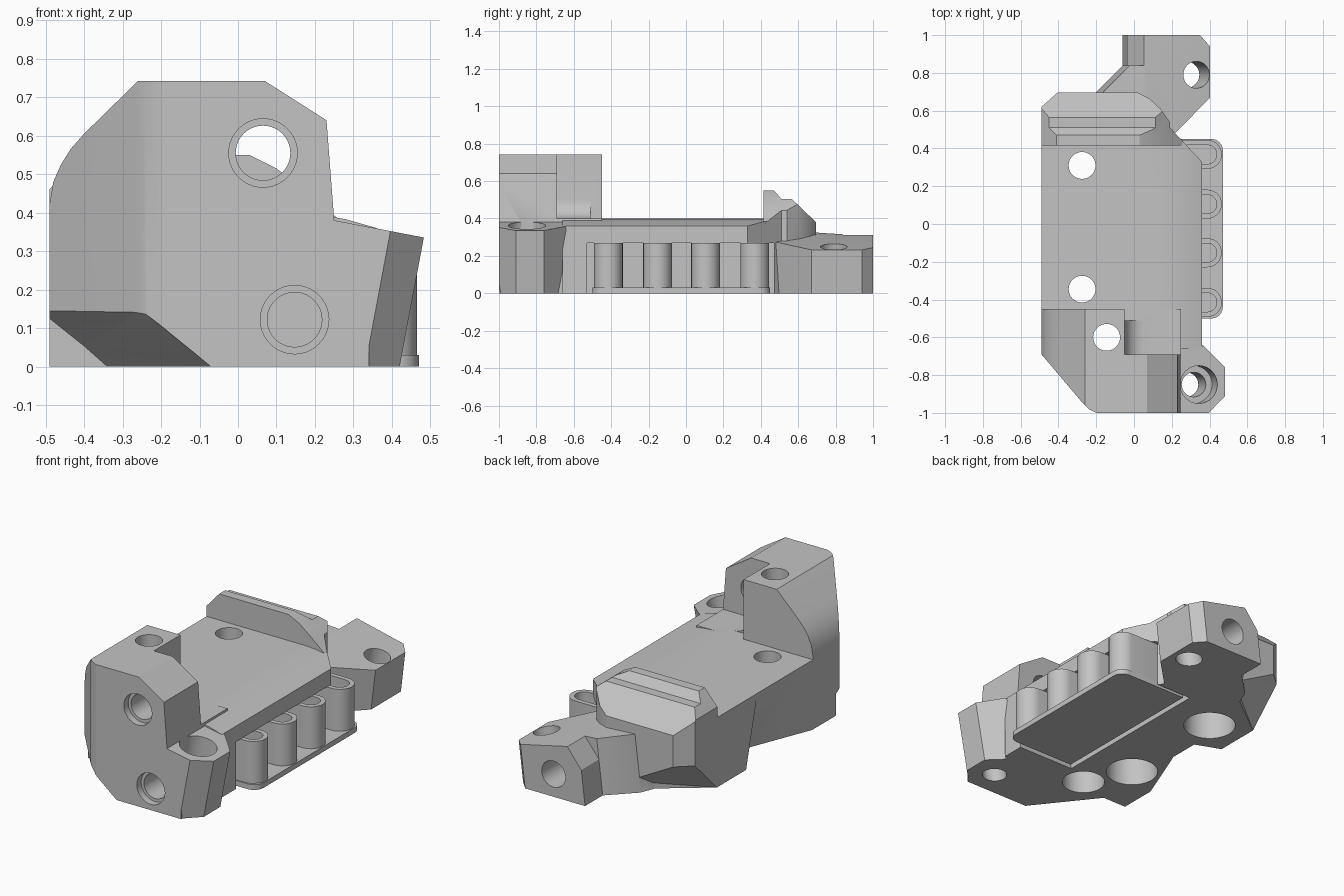
import bpy, bmesh, math
from mathutils import Vector

cube = bpy.data.objects.get("Cube")
if cube:
    bpy.data.objects.remove(cube, do_unlink=True)

grey = bpy.data.materials.new("plain grey")
grey.use_nodes = True
grey.diffuse_color = (0.55, 0.55, 0.55, 1)
grey.node_tree.nodes["Principled BSDF"].inputs["Base Color"].default_value = (0.55, 0.55, 0.55, 1)


def finish(bm, name):
    bmesh.ops.recalc_face_normals(bm, faces=bm.faces)
    mesh = bpy.data.meshes.new(name)
    bm.to_mesh(mesh)
    bm.free()
    mesh.materials.append(grey)
    ob = bpy.data.objects.new(name, mesh)
    bpy.context.collection.objects.link(ob)
    return ob


def prism(name, pts, lo, hi, axis="z", lean=0):
    """Extrude a polygon: xy along z, xz along y, or yz along x."""
    place = {"z": lambda a, b, c: (a, b, c), "y": lambda a, b, c: (a, c, b),
             "x": lambda a, b, c: (c, a, b)}[axis]
    bm = bmesh.new()
    rings = [[bm.verts.new(place(a - (lean if c == lo else 0), b, c)) for a, b in pts]
             for c in (lo, hi)]
    bm.faces.new(rings[0])
    bm.faces.new(rings[1])
    for i in range(len(pts)):
        j = (i + 1) % len(pts)
        bm.faces.new((rings[0][i], rings[0][j], rings[1][j], rings[1][i]))
    return finish(bm, name)


def hull(name, pts):
    bm = bmesh.new()
    for p in pts:
        bm.verts.new(p)
    bmesh.ops.convex_hull(bm, input=bm.verts)
    bmesh.ops.dissolve_limit(bm, angle_limit=0.01, verts=bm.verts, edges=bm.edges)
    return finish(bm, name)


def rod(start, end, r):
    a, b = Vector(start), Vector(end)
    bm = bmesh.new()
    bmesh.ops.create_cone(bm, cap_ends=True, segments=40, radius1=r, radius2=r, depth=(b - a).length)
    ob = finish(bm, "hole_cutter")
    ob.rotation_euler = (b - a).to_track_quat("Z", "Y").to_euler()
    ob.location = (a + b) / 2
    return ob


def combine(target, tool, op="DIFFERENCE"):
    tool.hide_render = True
    bpy.context.view_layer.update()
    mod = target.modifiers.new("cut", "BOOLEAN")
    mod.operation, mod.solver, mod.object = op, "EXACT", tool
    bpy.context.view_layer.objects.active = target
    bpy.ops.object.modifier_apply(modifier=mod.name)
    bpy.data.objects.remove(tool, do_unlink=True)


def arc(cx, cy, r, a0, a1, n=10):
    return [(cx + r * math.cos(math.radians(a0 + (a1 - a0) * i / n)),
             cy + r * math.sin(math.radians(a0 + (a1 - a0) * i / n))) for i in range(n + 1)]


def box(x0, x1, y0, y1, z0, z1):
    return prism("block_cutter", [(x0, y0), (x1, y0), (x1, y1), (x0, y1)], z0, z1)


# Central body with a gently rounded right shoulder
body = prism("main_body", [(-.49, 0), (-.49, .4), (.13, .4), (.2, .396), (.28, .383),
                           (.36, .36), (.36, 0)], -.66, .51, "y")
combine(body, prism("corner_cutter", [(.36, .33), (.18, .52), (.5, .6)], -.1, .6))

# Tall front block, trimmed to its plan outline
front = prism("front_block", [(-.47, 0), (-.49, .02), (-.49, .42), (-.48, .48), (-.46, .525),
                              (-.435, .565), (-.4, .605), (-.26, .742), (.07, .742), (.23, .64),
                              (.25, .38), (.34, .36), (.34, 0)], -1, -.45, "y")
combine(front, prism("plan_trim", [(-.49, -.4), (-.49, -.69), (-.27, -.95), (-.24, -.98),
                                   (-.2, -1), (.5, -1), (.5, -.4)], -.1, 1), "INTERSECT")
combine(front, box(-.05, .6, -.69, -.3, .4, 1))
combine(front, hull("undercut", [(-.49, -.69, .145), (-.25, -.98, .145), (-.49, -.47, 0),
                                 (-.07, -1, 0), (-.6, -.4, -.05), (0, -1.1, -.05),
                                 (-.6, -.69, .145), (-.25, -1.1, .145), (-.7, -1.2, .145),
                                 (-.7, -1.2, -.05)]))
combine(body, front, "UNION")

# Fillet beside the front block
combine(body, prism("fillet", [(-.06, .39), (-.06, .5)] + arc(.05, .5, .1, 180, 270, 8)
                    + [(.05, .39)], -.7, -.51, "y"), "UNION")

# Back block: stepped rim, arched from the front and trimmed in plan
rim = prism("back_block", [(.415, 0), (.415, .55), (.47, .55), (.51, .505), (.565, .505),
                           (.695, .38), (.695, 0)], -.49, .36, "x")
combine(rim, prism("arch_trim", [(-.49, -.1), (-.49, .46), (-.41, .55), (.03, .55), (.1, .515),
                                 (.17, .46), (.23, .41), (.3, .35), (.34, -.1)], .3, .8, "y"),
        "INTERSECT")
combine(rim, prism("plan_trim", [(-.49, .3), (-.49, .62), (-.4, .7), (.01, .7), (.08, .665),
                                 (.14, .61), (.19, .54), (.19, .51), (.28, .415), (.3, .3)],
                   -.1, 1), "INTERSECT")
combine(body, rim, "UNION")
combine(body, hull("back_undercut", [(-.49, .62, .2), (-.4, .7, .2), (-.49, .42, 0), (-.2, .64, 0),
                                     (-.1, .72, .05), (-.7, .42, -.05), (-.2, .9, -.05),
                                     (-.7, .62, .2), (-.4, .9, .2), (-.7, .9, .2), (-.7, .9, -.05)]))

# Left side notch with a slanting roof
combine(body, hull("side_notch", [(-.495, -.33, .38), (-.495, .06, .38), (-.495, -.46, -.01),
                                  (-.34, -.07, -.01), (-.34, .1, -.01), (-.495, .16, -.01),
                                  (-.7, -.33, .38), (-.7, .06, .38), (-.7, -.46, -.01),
                                  (-.7, .16, -.01)]))

# Pocket under the right shoulder
combine(body, box(0, .7, -.53, .47, -.1, .27))

# Back tab, with sloping top
tab = prism("back_tab", [(0, 1), (.38, 1), (.435, .94), (.435, .67), (.235, .47), (.05, .47),
                         (-.18, .6), (-.14, .7), (0, .84)], 0, .5, lean=.06)
combine(tab, prism("slope_cutter", [(-.4, .34), (.06, .31), (.435, .225), (.7, .16), (.7, .8),
                                    (-.4, .8)], .2, 1.2, "y"))
combine(tab, prism("edge_cutter", [(-.1, .12), (.06, .32), (-.1, .4)], .84, 1.1, "y"))
combine(body, tab, "UNION")

# Front tab, leaning outward with a sloping top
ear = prism("front_tab", [(.1, -1), (.405, -1), (.495, -.91), (.495, -.76), (.36, -.63),
                          (.3, -.53), (.1, -.53)], 0, .4, lean=.075)
combine(ear, prism("slope_cutter", [(0, .43), (.25, .38), (.485, .335), (.7, .29), (.7, .8),
                                    (0, .8)], -1.2, -.2, "y"))
combine(ear, hull("back_slope", [(.0, -.66, .4), (.7, -.66, .4), (.0, -.52, 0), (.7, -.52, 0),
                                 (.0, -.3, .4), (.7, -.3, .4), (.0, -.3, -.1), (.7, -.3, -.1)]))
combine(body, ear, "UNION")

# Vertical bolt holes, wider from below
for x, y, wide in ((-.275, .31, .14), (-.275, -.345, .14), (-.145, -.6, .115)):
    combine(body, rod((x, y, -.1), (x, y, 1), .071))
    combine(body, rod((x, y, -.1), (x, y, .17), wide))

# Leaning holes in the tabs
combine(body, rod((.255, -.85, -.1), (.38, -.85, .55), .065))
combine(body, rod((.315, -.85, .22), (.39, -.85, .6), .1))
combine(body, rod((.25, .79, -.1), (.365, .79, .4), .071))

# Front holes with a shallow step, and the hole in the back face
for x, z, depth in ((.065, .555, -.6), (.147, .122, -.6)):
    combine(body, rod((x, -1.1, z), (x, depth, z), .071))
    combine(body, rod((x, -1.1, z), (x, -.96, z), .089))
combine(body, rod((.14, 1.1, .13), (.14, .8, .13), .075))

# Base plate with rounded outer corners
plate = prism("base_plate", [(.03, -.5)] + arc(.41, -.44, .06, -90, 0, 6)
              + arc(.41, .39, .06, 0, 90, 6) + [(.03, .45)], 0, .03)

# Row of four hollow-topped posts
posts = []
for y in (-.415, -.152, .105, .368):
    post = prism("post", arc(.388, y, .077, -90, 90, 14) + arc(.15, y, .077, 90, 270, 14), .02, .27)
    combine(post, prism("post_recess", arc(.388, y, .05, -90, 90, 14)
                        + arc(.15, y, .05, 90, 270, 14), .21, .4))
    posts.append(post)

# Smooth shading with sharp edges kept
bpy.ops.object.select_all(action="DESELECT")
for ob in [body, plate] + posts:
    ob.select_set(True)
bpy.context.view_layer.objects.active = body
bpy.ops.object.shade_smooth_by_angle(angle=math.radians(25))
